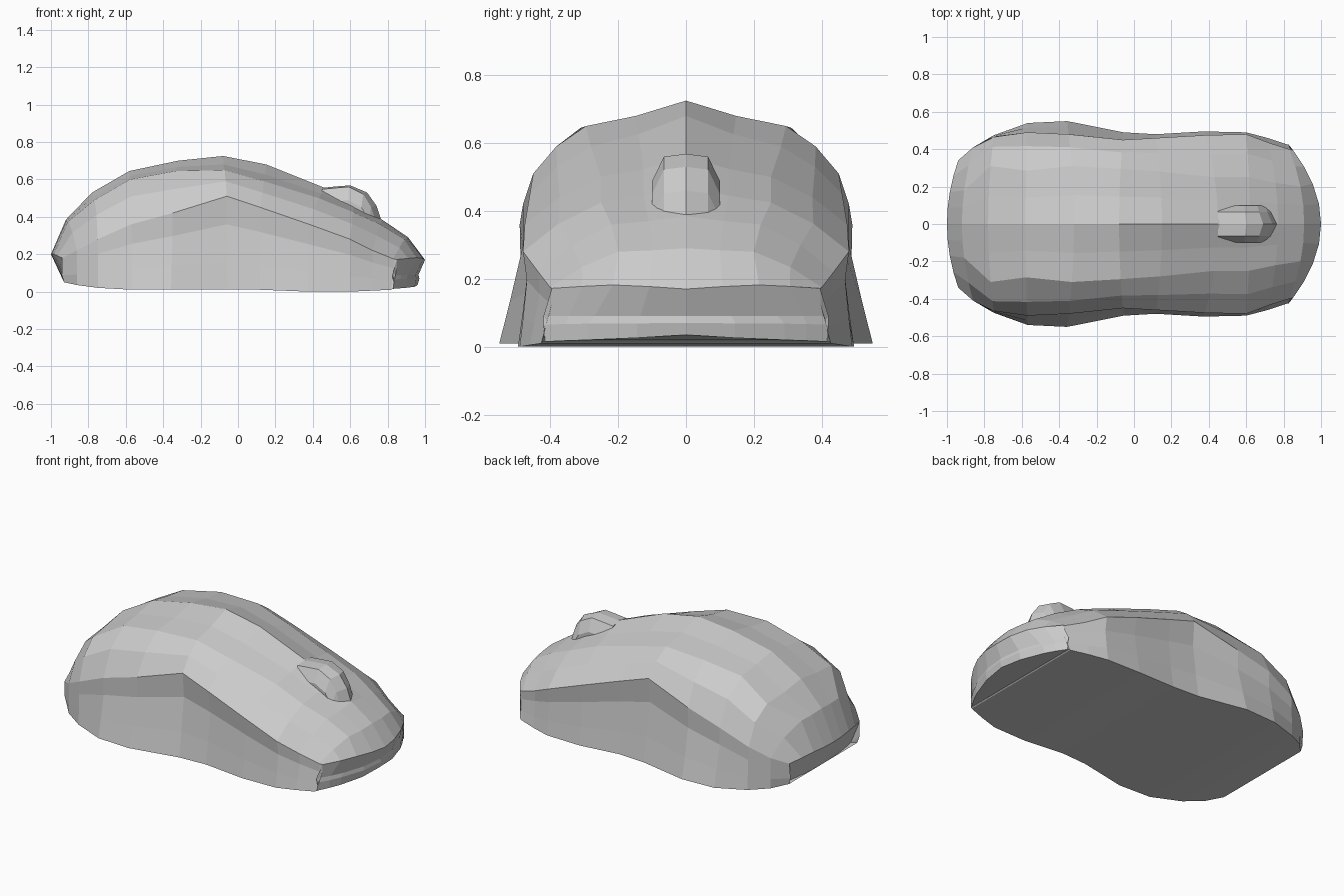
import bpy, bmesh
from mathutils import Vector

if "Cube" in bpy.data.objects:
    bpy.data.objects.remove(bpy.data.objects["Cube"])

# Cross sections, rear to front:
# x at centre, x at side, base half-width, base z, crease y, crease z, ridge y, ridge z, top z
SECTIONS = [
    (-.93, -.90, .32, .05, .31, .05, .18, .05, .05),
    (-1.0, -.94, .33, .05, .34, .18, .17, .20, .20),
    (-.92, -.86, .41, .035, .41, .22, .18, .375, .385),
    (-.78, -.75, .475, .02, .465, .28, .31, .49, .53),
    (-.58, -.57, .54, .01, .49, .36, .285, .60, .645),
    (-.32, -.35, .55, .01, .48, .42, .31, .645, .70),
    (-.08, -.06, .49, .01, .45, .51, .295, .65, .725),
    (.15, .12, .48, .01, .46, .45, .28, .59, .68),
    (.45, .38, .495, .0, .475, .36, .25, .50, .56),
    (.62, .60, .49, .0, .48, .28, .25, .425, .475),
    (.77, .72, .46, .005, .435, .22, .22, .36, .385),
    (.91, .83, .425, .01, .40, .175, .20, .28, .29),
    (1.0, .85, .425, .015, .395, .172, .215, .182, .17),
    (.965, .825, .42, .015, .42, .09, .27, .09, .09),
    (.97, .83, .42, .015, .42, .065, .29, .068, .07),
    (.96, .83, .42, .015, .415, .015, .29, .02, .035),
]


def half_profile(s):
    xt, xs, wb, zb, wc, zc, wr, zr, zt = s
    bulge = (.07 if xt > -.4 else .12) * max(zr - zc, 0)
    dip = (.05 if xt > -.6 else 0) * max(zc - zb, 0)
    yz = [(wb, zb),
          (wb + .3 * (wc - wb) - dip * .5, zb + .3 * (zc - zb)),
          (wb + .7 * (wc - wb) - dip, zb + .7 * (zc - zb)),
          (wc, zc),
          ((wc + wr) / 2 + bulge, (zc + zr) / 2 + bulge),
          (wr, zr),
          (wr / 2, zr + .4 * (zt - zr)),
          (0, zt)]
    pts = [Vector((xt + (xs - xt) * min((y / wc) ** 2, 1.25), y, z)) for y, z in yz]
    for p in pts:  # rear end slopes inward towards the base
        p.x = max(p.x, -.93 - .07 * (p.z - .05) / .15)
    return pts


def finish(bm, name):
    bmesh.ops.remove_doubles(bm, verts=bm.verts, dist=.0005)
    bmesh.ops.recalc_face_normals(bm, faces=bm.faces)
    mesh = bpy.data.meshes.new(name)
    bm.to_mesh(mesh)
    bm.free()
    obj = bpy.data.objects.new(name, mesh)
    bpy.context.collection.objects.link(obj)
    return obj


def loft(rings, name):
    bm = bmesh.new()
    rows = [[bm.verts.new(p) for p in ring] for ring in rings]
    for a, b in zip(rows, rows[1:]):
        for i in range(len(a)):
            j = (i + 1) % len(a)
            bm.faces.new((a[i], a[j], b[j], b[i]))
    bm.faces.new(rows[0])
    bm.faces.new(rows[-1])
    return finish(bm, name)


def mirrored(half):
    return half + [Vector((p.x, -p.y, p.z)) for p in reversed(half[:-1])]


# Mouse shell: mirrored sections lofted and capped
loft([mirrored(half_profile(s)) for s in SECTIONS], "mouse_shell")

# Scroll wheel: faceted bump with a rounded front and a centre ridge
WHEEL = [(.45, .555, 0), (.52, .562, 0), (.60, .568, .01),
         (.69, .53, .03), (.74, .46, .04), (.765, .385, .04)]
rings = []
for x, z, back in WHEEL:
    half = [Vector((x - back - .01, .095, z - .22)), Vector((x - back, .10, z - .08)),
            Vector((x - back * .7, .065, z - .008)), Vector((x, 0, z))]
    rings.append(mirrored(half))
loft(rings, "scroll_wheel")
